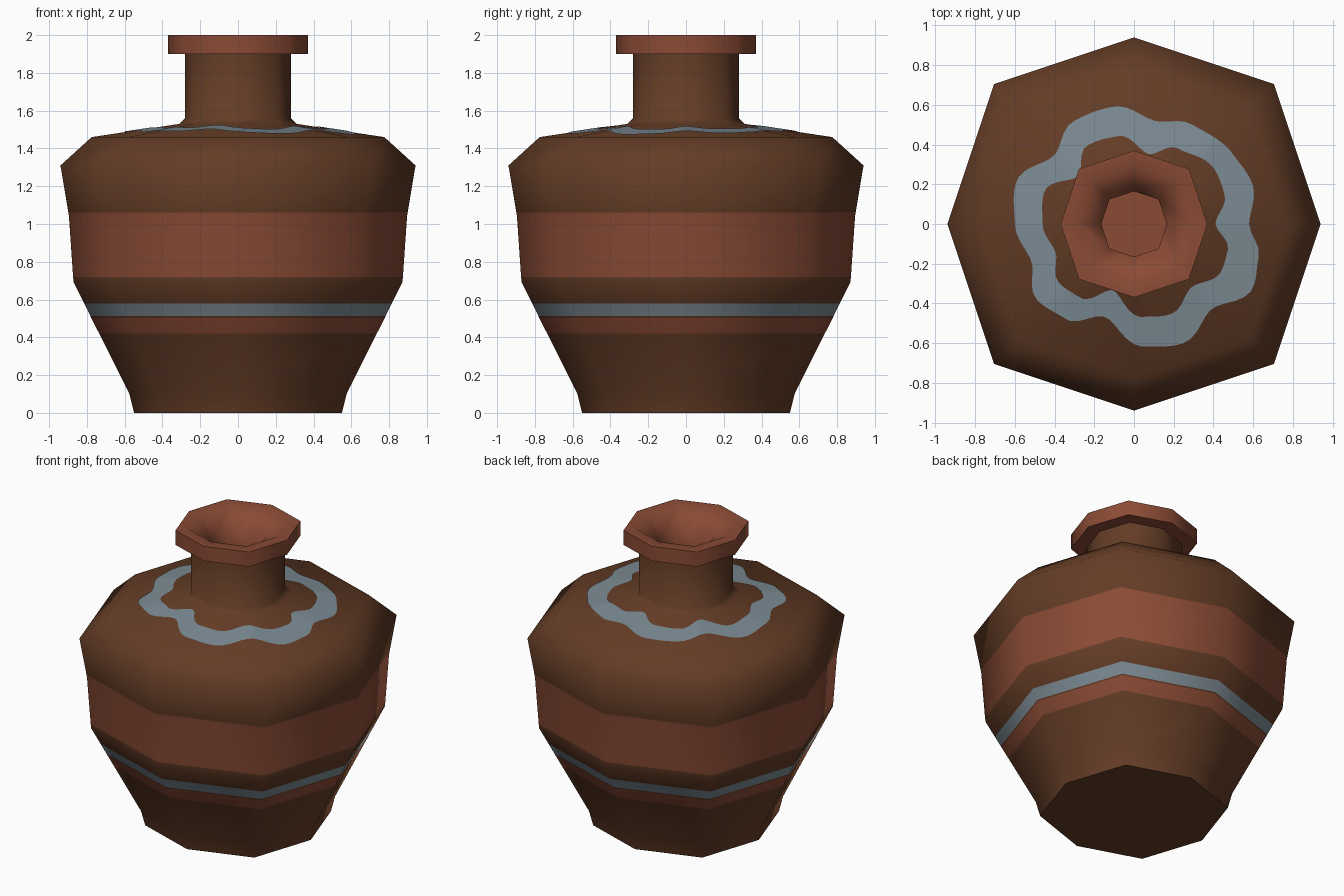
import bpy, bmesh, math

if "Cube" in bpy.data.objects:
    bpy.data.objects.remove(bpy.data.objects["Cube"])


def material(name, rgb):
    m = bpy.data.materials.new(name)
    m.diffuse_color = (*rgb, 1)
    m.use_nodes = True
    m.node_tree.nodes["Principled BSDF"].inputs["Base Color"].default_value = m.diffuse_color
    return m


BROWN = material("brown clay", (0.125, 0.045, 0.019))
RED = material("terracotta red", (0.255, 0.070, 0.036))
BLUE = material("grey blue", (0.205, 0.262, 0.300))


def finish(name, bm, mats, angle):
    bmesh.ops.recalc_face_normals(bm, faces=bm.faces)
    me = bpy.data.meshes.new(name)
    bm.to_mesh(me)
    bm.free()
    for m in mats:
        me.materials.append(m)
    ob = bpy.data.objects.new(name, me)
    bpy.context.collection.objects.link(ob)
    bpy.ops.object.select_all(action='DESELECT')
    ob.select_set(True)
    bpy.context.view_layer.objects.active = ob
    bpy.ops.object.shade_smooth_by_angle(angle=math.radians(angle))
    return ob


# Slightly squarish octagon: diagonal corners sit at 0.75 of the axis radius
OCT = [(1, 0), (.75, .75), (0, 1), (-.75, .75),
       (-1, 0), (-.75, -.75), (0, -1), (.75, -.75)]


def lathe(name, profile, mats, cap_start, cap_end, angle):
    """profile rows: radius, height, material of the segment above"""
    bm = bmesh.new()
    rings = [[bm.verts.new((r * x, r * y, z)) for x, y in OCT] for r, z, _ in profile]
    for a, b, row in zip(rings, rings[1:], profile):
        for i in range(8):
            j = (i + 1) % 8
            bm.faces.new((a[i], a[j], b[j], b[i])).material_index = row[2]
    if cap_start:
        bm.faces.new(rings[0][::-1]).material_index = profile[0][2]
    if cap_end:
        bm.faces.new(rings[-1]).material_index = profile[-1][2]
    return finish(name, bm, mats, angle)


# Body and neck with painted bands
lathe("vase_body", [
    (.55, 0, 0), (.575, .10, 0), (.735, .42, 1), (.777, .503, 0), (.781, .512, 2),
    (.815, .58, 0), (.87, .69, 0), (.873, .72, 1), (.895, 1.04, 1), (.898, 1.06, 0),
    (.94, 1.31, 0), (.775, 1.46, 0), (.31, 1.53, 0), (.28, 1.56, 0), (.28, 1.905, 0),
], [BROWN, RED, BLUE], True, False, 60)

# Lip with funnel mouth and well
lathe("vase_lip", [
    (.27, 1.90, 0), (.37, 1.90, 0), (.37, 2.0, 0), (.29, 2.0, 0),
    (.165, 1.91, 0), (.165, 1.75, 0),
], [RED], False, True, 60)

# Wavy painted ring on the shoulder: angle, outer radius, inner radius
WAVE = [(0, .58, .41), (18, .63, .48), (35, .61, .49), (60, .58, .44), (78, .53, .36),
        (100, .60, .45), (121, .60, .46), (139, .53, .37), (160, .63, .48),
        (180, .60, .46), (200, .55, .42), (217, .62, .48), (234, .59, .46),
        (252, .49, .35), (275, .62, .47), (293, .65, .49), (312, .58, .43),
        (331, .68, .50), (345, .65, .49), (360, .58, .41)]


def wave(deg, col):
    for p, q in zip(WAVE, WAVE[1:]):
        if p[0] <= deg <= q[0]:
            t = (deg - p[0]) / (q[0] - p[0])
            t = (1 - math.cos(math.pi * t)) / 2
            return p[col] + (q[col] - p[col]) * t


def on_shoulder(deg, r):
    x, y = r * math.cos(math.radians(deg)), r * math.sin(math.radians(deg))
    a = max(abs(x), abs(y)) + min(abs(x), abs(y)) / 3
    return x, y, 1.46 + (.775 - a) / .465 * .07 + .004


bm = bmesh.new()
N = 96
pairs = [[bm.verts.new(on_shoulder(i * 360 / N, wave(i * 360 / N, c))) for c in (1, 2)]
         for i in range(N)]
for i in range(N):
    (a, b), (c, d) = pairs[i], pairs[(i + 1) % N]
    bm.faces.new((a, c, d, b))
ring = finish("shoulder_wave", bm, [BLUE], 60)
if ring.data.polygons[0].normal.z < 0:
    ring.data.flip_normals()
